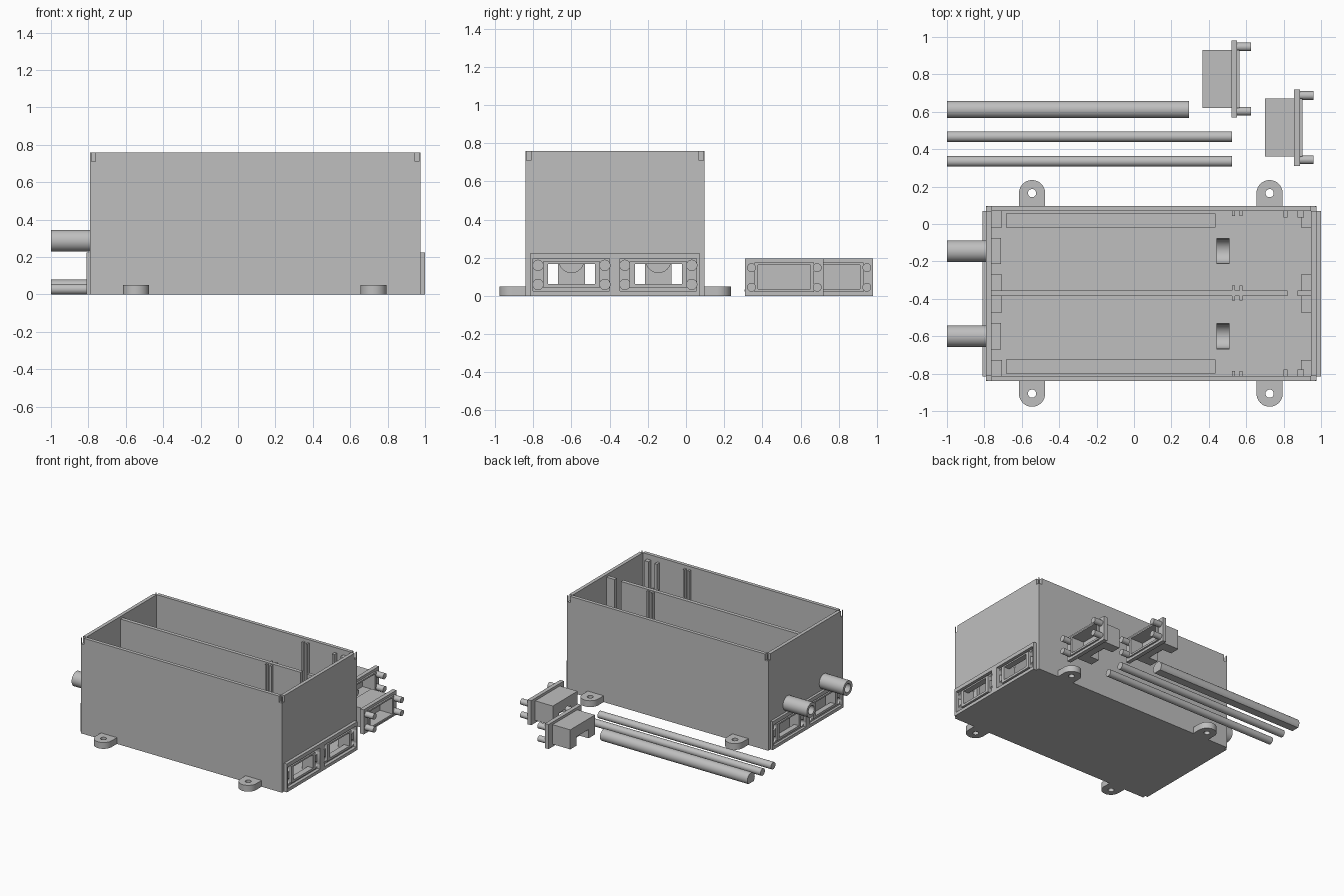
import bpy
import bmesh
import math
from mathutils import Matrix, Vector

if "Cube" in bpy.data.objects:
    bpy.data.objects.remove(bpy.data.objects["Cube"])

grey = bpy.data.materials.new("plain_grey")
grey.use_nodes = True
colour = (0.52, 0.52, 0.52, 1)
grey.diffuse_color = colour
grey.node_tree.nodes["Principled BSDF"].inputs["Base Color"].default_value = colour


def add_object(name, bm):
    mesh = bpy.data.meshes.new(name)
    bmesh.ops.recalc_face_normals(bm, faces=bm.faces)
    bm.to_mesh(mesh)
    bm.free()
    mesh.materials.append(grey)
    obj = bpy.data.objects.new(name, mesh)
    bpy.context.collection.objects.link(obj)
    return obj


def box(name, x0, x1, y0, y1, z0, z1):
    bm = bmesh.new()
    size = Matrix.Diagonal((x1 - x0, y1 - y0, z1 - z0, 1))
    centre = Vector(((x0 + x1) / 2, (y0 + y1) / 2, (z0 + z1) / 2))
    bmesh.ops.create_cube(bm, size=1, matrix=Matrix.Translation(centre) @ size)
    return add_object(name, bm)


def rod(name, start, end, radius, axis="X"):
    """Cylinder between two points along X or Z."""
    start, end = Vector(start), Vector(end)
    turn = Matrix.Rotation(math.pi / 2, 4, "Y") if axis == "X" else Matrix()
    bm = bmesh.new()
    bmesh.ops.create_cone(bm, cap_ends=True, segments=32, radius1=radius, radius2=radius,
                          depth=(end - start).length,
                          matrix=Matrix.Translation((start + end) / 2) @ turn)
    return add_object(name, bm)


def combine(obj, others, operation="DIFFERENCE"):
    """Apply booleans, leaving the other objects in place."""
    for other in others:
        mod = obj.modifiers.new("boolean", "BOOLEAN")
        mod.operation = operation
        mod.solver = "EXACT"
        mod.object = other
    bpy.context.view_layer.update()
    graph = bpy.context.evaluated_depsgraph_get()
    mesh = bpy.data.meshes.new_from_object(obj.evaluated_get(graph))
    obj.modifiers.clear()
    obj.data = mesh
    return obj


def discard(objects):
    for obj in objects:
        bpy.data.objects.remove(obj)


def cut(obj, cutters):
    combine(obj, cutters)
    discard(cutters)
    return obj


# Main dimensions
X0, X1, Y0, Y1, TOP = -0.79, 0.975, -0.84, 0.097, 0.76
WALL, FLOOR, MID = 0.028, 0.03, -0.37
PORTS = (-0.6, -0.145)
ENDS = ((-1, X0, -0.81), (1, X1, 1.0))

# Open case with corner notches that leave a thin spike at each corner
shell = box("case_shell", X0, X1, Y0, Y1, 0, TOP)
cutters = [box("cavity", X0 + WALL, X1 - WALL, Y0 + WALL, Y1 - WALL, FLOOR, 1)]
for x, sx in ((X0, 1), (X1, -1)):
    for y, sy in ((Y0, 1), (Y1, -1)):
        for ox, oy in ((0.006, -0.01), (-0.01, 0.006)):
            xs = sorted((x + sx * ox, x + sx * WALL))
            ys = sorted((y + sy * oy, y + sy * WALL))
            cutters.append(box("notch", *xs, *ys, 0.71, 1))
cut(shell, cutters)

# Port windows, peg holes, end plates, lips and screw blocks at both ends
for side, wall, face in ENDS:
    windows, holes, recesses, posts, lips = [], [], [], [], []
    inner = wall - side * WALL
    for y in PORTS:
        xs = sorted((face + side * 0.1, wall - side * 0.06))
        windows.append(box("window", *xs, y - 0.123, y + 0.123, 0.063, 0.168))
        xs = sorted((face + side * 0.1, wall))
        recesses.append(box("recess", *xs, y - 0.2, y + 0.2, 0.025, 0.195))
        xs = sorted((face - side * 0.006, wall))
        lips.append(box("port_lip", *xs, y - 0.15, y + 0.15, 0.045, 0.18))
        for dy in (-0.175, 0.175):
            for z in (0.06, 0.16):
                holes.append(rod("hole", (face - side * 0.08, y + dy, z),
                                 (face + side * 0.1, y + dy, z), 0.027))
            edges = sorted((y + dy * 0.72, y + dy * 1.25))
            xs = sorted((inner, inner - side * 0.055))
            posts.append(box("screw_block", *xs, *edges, FLOOR, 0.2))
    plate = box("end_plate", *sorted((wall, face)), -0.815, 0.07, 0, 0.225)
    combine(plate, recesses + holes)
    combine(shell, windows + holes)
    for post in posts:
        combine(post, holes)
    for lip in lips:
        combine(lip, windows)
    discard(windows + holes + recesses)

# Hollow cable tubes with their wall blocks, and the cable saddles
for y in PORTS:
    tube = rod("cable_tube", (-1, y, 0.287), (X0, y, 0.287), 0.058)
    block = box("tube_block", X0 + WALL, -0.71, y - 0.07, y + 0.07, FLOOR, 0.36)
    bore = rod("bore", (-1.1, y, 0.287), (-0.6, y, 0.287), 0.035)
    for part in (tube, block, shell):
        combine(part, [bore])
    discard([bore])
    saddle = box("cable_saddle", 0.44, 0.51, y - 0.07, y + 0.07, FLOOR, 0.187)
    cut(saddle, [rod("groove", (0.4, y, 0.187), (0.6, y, 0.187), 0.065)])

# Divider with a gap, guide ribs and floor rails
box("divider", X0 + WALL, 0.82, MID - 0.015, MID + 0.015, FLOOR, 0.74)
box("divider_end", 0.875, X1 - WALL, MID - 0.015, MID + 0.015, FLOOR, 0.74)
for y, sy in ((Y0 + WALL, 1), (MID - 0.015, -1), (MID + 0.015, 1), (Y1 - WALL, -1)):
    for x in (0.525, 0.565):
        box("guide_rib", x, x + 0.014, *sorted((y, y + sy * 0.025)), FLOOR, 0.735)
for y, sy in ((Y0 + WALL, 1), (Y1 - WALL, -1)):
    box("board_rib", 0.8, 0.82, *sorted((y, y + sy * 0.035)), FLOOR, 0.72)
    box("corner_rib", 0.875, 0.91, *sorted((y, y + sy * 0.035)), FLOOR, 0.72)
    box("floor_rail", -0.685, 0.435, *sorted((y + sy * 0.013, y + sy * 0.088)), FLOOR, 0.04)
box("floor_strip", 0.54, 0.565, Y0 + WALL, Y1 - WALL, FLOOR, 0.038)

# Mounting tabs
for x in (-0.545, 0.725):
    for y, wall_y in ((-0.907, Y0), (0.165, Y1)):
        tab = box("mounting_tab", x - 0.07, x + 0.07, *sorted((y, wall_y)), 0, 0.05)
        end = rod("tab_end", (x, y, 0), (x, y, 0.05), 0.07, "Z")
        combine(tab, [end], "UNION")
        discard([end])
        cut(tab, [rod("hole", (x, y, -0.1), (x, y, 0.1), 0.022, "Z")])

# Loose rods, the thick one with a flat underside
for y in (0.335, 0.467):
    rod("thin_rod", (-1, y, 0.028), (0.523, y, 0.028), 0.028)
thick = rod("thick_rod", (-1, 0.612, 0.033), (0.295, 0.612, 0.033), 0.046)
cut(thick, [box("flat", -1.1, 0.4, 0.5, 0.7, -0.1, 0)])

# Loose port plugs: notched body, flange and four pegs
for x, y in ((0.365, 0.775), (0.7, 0.515)):
    body = box("plug_body", x, x + 0.2, y - 0.155, y + 0.155, 0.02, 0.175)
    flange = box("plug_flange", x + 0.155, x + 0.187, y - 0.205, y + 0.205, 0, 0.195)
    cut(flange, [box("slot", x, x + 0.3, y - 0.155, y + 0.155, 0.02, 0.175)])
    cut(body, [box("pocket", x + 0.09, x + 0.3, y - 0.137, y + 0.137, 0.035, 0.163),
               box("notch", x - 0.1, x + 0.08, y - 0.075, y + 0.075, -0.1, 0.09)])
    for dy in (-0.172, 0.172):
        for z in (0.045, 0.148):
            rod("plug_peg", (x + 0.187, y + dy, z), (x + 0.26, y + dy, z), 0.023)

# Smooth round surfaces, keep edges sharp
bpy.ops.object.select_all(action="DESELECT")
for obj in bpy.context.collection.objects:
    if obj.type == "MESH" and obj.data.materials and obj.data.materials[0] == grey:
        obj.select_set(True)
        bpy.context.view_layer.objects.active = obj
bpy.ops.object.shade_smooth_by_angle(angle=math.radians(30))
